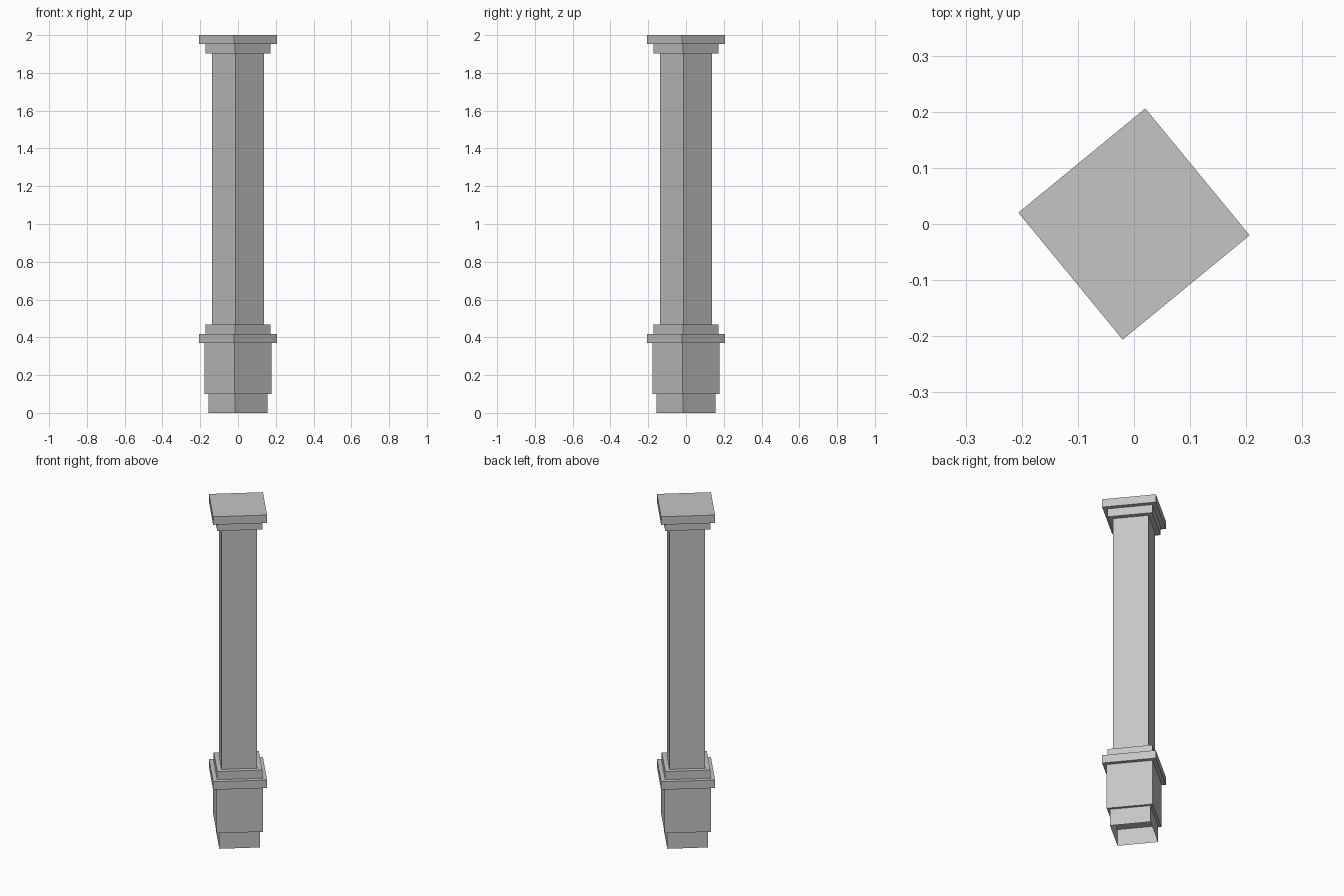
import bpy
import bmesh
import math
from mathutils import Matrix

cube = bpy.data.objects.get("Cube")
if cube:
    bpy.data.objects.remove(cube, do_unlink=True)

# One plain stone colour
stone = bpy.data.materials.new("grey stone")
stone.use_nodes = True
colour = (0.56, 0.56, 0.56, 1)
stone.diffuse_color = colour
stone.node_tree.nodes["Principled BSDF"].inputs["Base Color"].default_value = colour

TURN = math.radians(39.4)  # the pillar stands turned on its axis


def block(name, radius, bottom, top, open_below=False):
    """Square block, sized by its corner radius, between two heights."""
    side = radius * math.sqrt(2)
    place = (Matrix.Translation((0, 0, (bottom + top) / 2))
             @ Matrix.Rotation(TURN, 4, 'Z')
             @ Matrix.Diagonal((side, side, top - bottom, 1)))
    bm = bmesh.new()
    bmesh.ops.create_cube(bm, size=1, matrix=place)
    if open_below:
        bm.normal_update()
        under = [f for f in bm.faces if f.normal.z < -0.9]
        bmesh.ops.delete(bm, geom=under, context='FACES_ONLY')
    mesh = bpy.data.meshes.new(name)
    bm.to_mesh(mesh)
    bm.free()
    mesh.materials.append(stone)
    bpy.context.collection.objects.link(bpy.data.objects.new(name, mesh))


# Base, hollow underneath
block("foot", 0.156, 0, 0.1, open_below=True)
block("plinth", 0.177, 0.1, 0.37)
block("plinth_slab", 0.207, 0.37, 0.418)
block("lower_collar", 0.173, 0.418, 0.467)

# Shaft and capital
block("shaft", 0.137, 0.467, 1.903)
block("upper_collar", 0.173, 1.903, 1.952)
block("cap_slab", 0.207, 1.952, 2)
